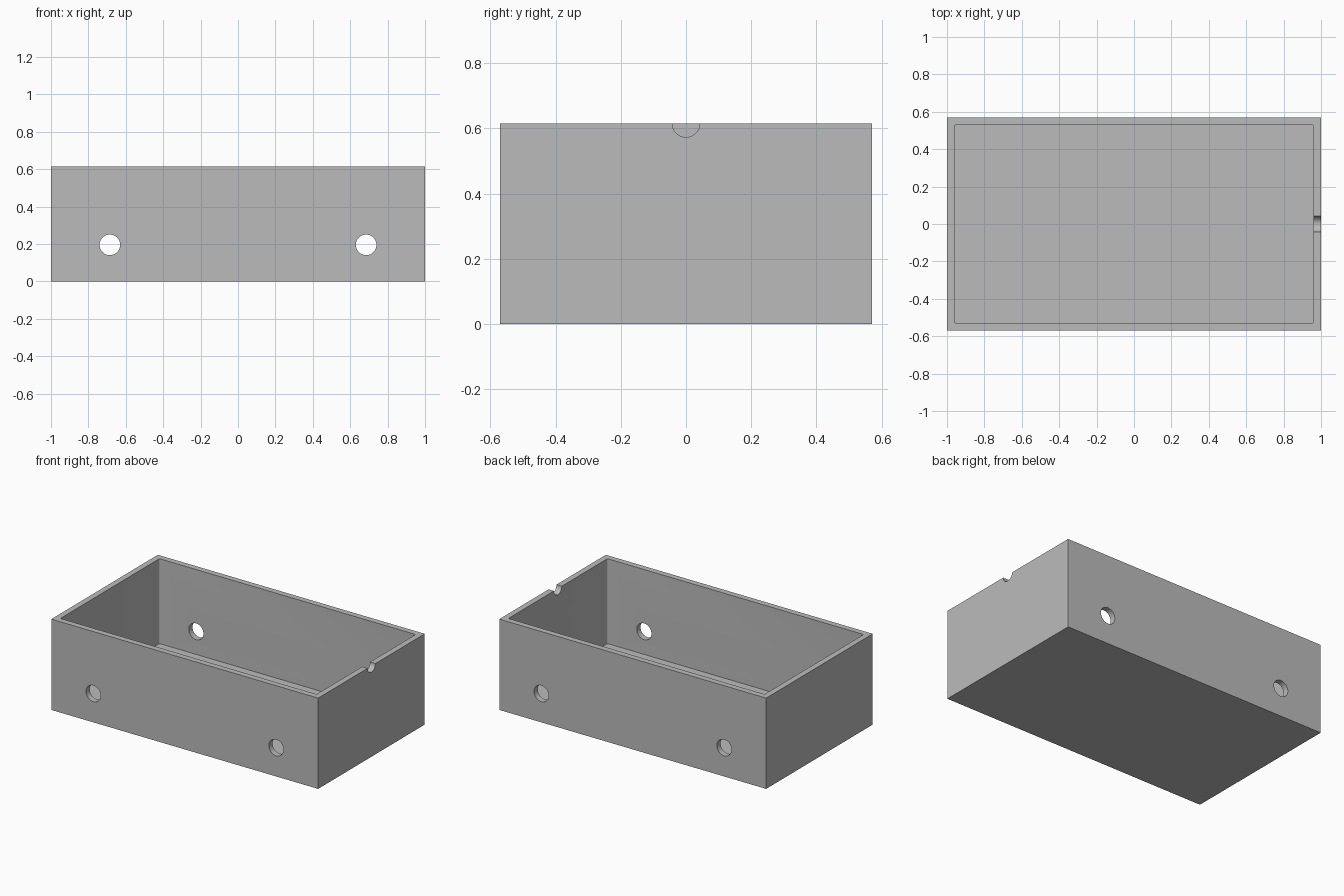
import bpy, bmesh
from math import pi
from mathutils import Matrix

default = bpy.data.objects.get("Cube")
if default:
    bpy.data.objects.remove(default, do_unlink=True)

LENGTH, DEPTH, HEIGHT, WALL = 2.0, 1.14, 0.615, 0.04

grey = bpy.data.materials.new("plain grey")
grey.use_nodes = True
colour = (0.5, 0.5, 0.5, 1)
grey.diffuse_color = colour
grey.node_tree.nodes["Principled BSDF"].inputs["Base Color"].default_value = colour


def finish(name, bm):
    mesh = bpy.data.meshes.new(name)
    bm.to_mesh(mesh)
    bm.free()
    mesh.materials.append(grey)
    obj = bpy.data.objects.new(name, mesh)
    bpy.context.collection.objects.link(obj)
    return obj


def block(name, size, centre_z, corner=0):
    bm = bmesh.new()
    bmesh.ops.create_cube(bm, size=1, matrix=Matrix.Translation((0, 0, centre_z)) @ Matrix.Diagonal((*size, 1)))
    if corner:
        upright = [e for e in bm.edges if abs(e.verts[0].co.z - e.verts[1].co.z) > 0.1]
        bmesh.ops.bevel(bm, geom=upright, offset=corner, segments=4, profile=0.5, affect="EDGES")
    return finish(name, bm)


def rod(name, radius, length, centre, axis):
    bm = bmesh.new()
    bmesh.ops.create_cone(bm, cap_ends=True, segments=48, radius1=radius, radius2=radius, depth=length,
                          matrix=Matrix.Translation(centre) @ Matrix.Rotation(pi / 2, 4, axis))
    return finish(name, bm)


# Open box body
box = block("open_box", (LENGTH, DEPTH, HEIGHT), HEIGHT / 2)

# Cavity, two through holes in front and back walls, cable notch in the left rim
cutters = [
    block("cavity_cutter", (LENGTH - 2 * WALL, DEPTH - 2 * WALL, HEIGHT), WALL + HEIGHT / 2, 0.01),
    rod("left_hole_cutter", 0.055, DEPTH * 1.2, (0.685, 0, 0.195), "X"),
    rod("right_hole_cutter", 0.055, DEPTH * 1.2, (-0.685, 0, 0.195), "X"),
    rod("rim_notch_cutter", 0.042, WALL * 3, (LENGTH / 2 - WALL / 2, 0, HEIGHT), "Y"),
]
bpy.context.view_layer.objects.active = box
for cutter in cutters:
    cut = box.modifiers.new(cutter.name, "BOOLEAN")
    cut.operation = "DIFFERENCE"
    cut.solver = "EXACT"
    cut.object = cutter
    bpy.ops.object.modifier_apply(modifier=cut.name)
    bpy.data.objects.remove(cutter, do_unlink=True)

# Smooth hole walls with crisp edges
bpy.ops.object.select_all(action="DESELECT")
box.select_set(True)
bpy.ops.object.shade_smooth_by_angle(angle=pi / 6)
